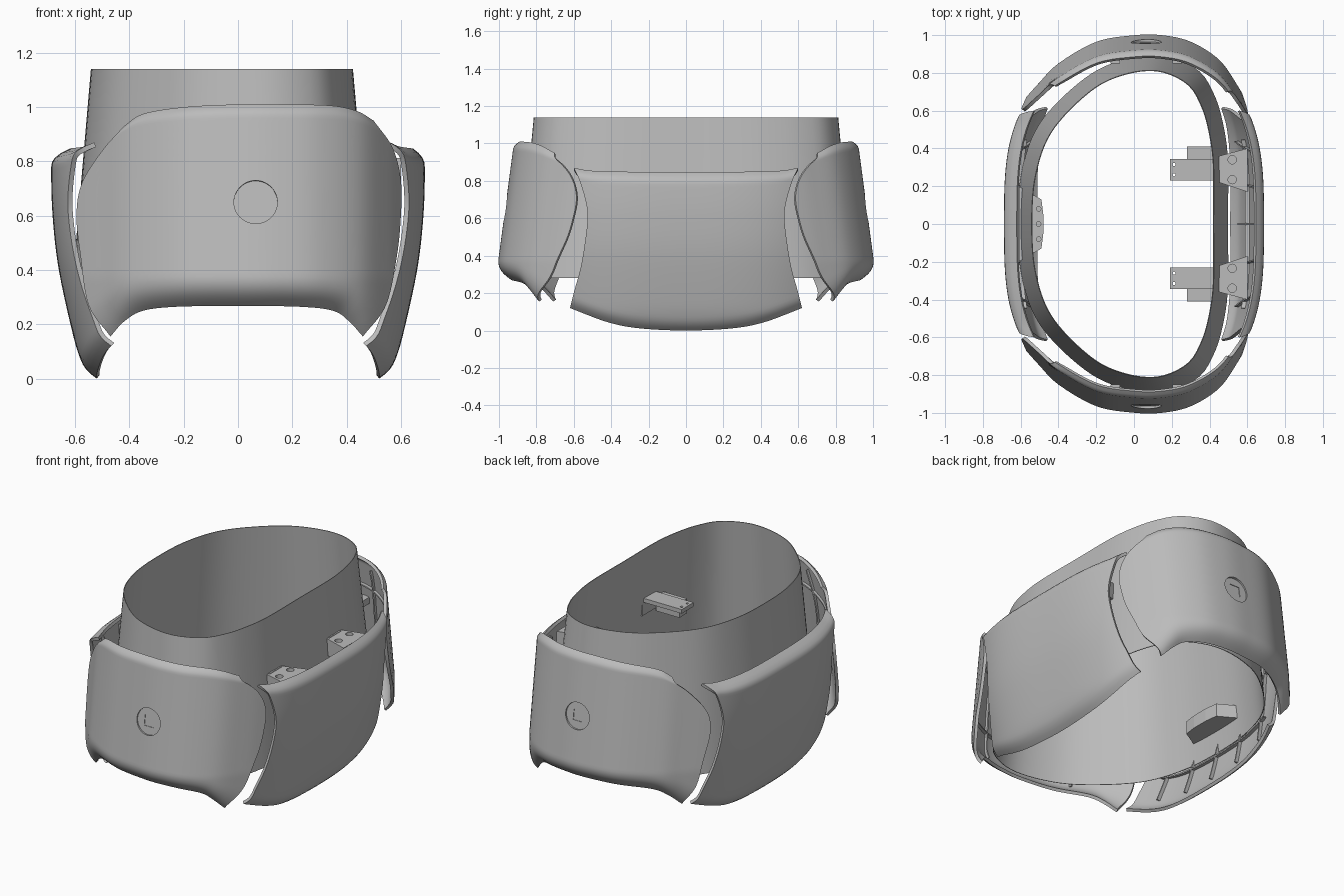
import bpy, bmesh, math
from mathutils import Vector, Matrix

cube = bpy.data.objects.get("Cube")
if cube:
    bpy.data.objects.remove(cube, do_unlink=True)

grey = bpy.data.materials.new("plain_grey")
grey.use_nodes = True
grey.diffuse_color = (0.5, 0.5, 0.5, 1)
grey.node_tree.nodes["Principled BSDF"].inputs["Base Color"].default_value = (0.5, 0.5, 0.5, 1)


# ---------- helpers ----------
def dense(pts, steps=12):
    """Smooth spline through 2D points, finely sampled."""
    p = [Vector(q) for q in pts]
    p = [2 * p[0] - p[1]] + p + [2 * p[-1] - p[-2]]
    out = []
    for a, b, c, d in zip(p, p[1:], p[2:], p[3:]):
        for k in range(steps):
            t = k / steps
            out.append(0.5 * (2 * b + (c - a) * t + (2 * a - 5 * b + 4 * c - d) * t**2
                              + (3 * b - a - 3 * c + d) * t**3))
    return out + [p[-2]]


def even(pts, n):
    """n + 1 points spaced evenly along the spline."""
    s = dense(pts)
    run = [0]
    for a, b in zip(s, s[1:]):
        run.append(run[-1] + (b - a).length)
    out, k = [], 0
    for i in range(n + 1):
        d = run[-1] * i / n
        while k < len(s) - 2 and run[k + 1] < d:
            k += 1
        out.append(s[k].lerp(s[k + 1], (d - run[k]) / (run[k + 1] - run[k])))
    return out


def lookup(pts):
    """Function y(x) following the spline."""
    s = dense(pts)

    def f(x):
        for a, b in zip(s, s[1:]):
            if x <= b.x:
                break
        return a.y + (b.y - a.y) * (x - a.x) / (b.x - a.x)
    return f


def mirror(half):
    """Complete a symmetric edge whose last point lies on the axis."""
    return half + [(-a, z) for a, z in reversed(half[:-1])]


def add(name, verts, faces):
    me = bpy.data.meshes.new(name)
    me.from_pydata([tuple(v) for v in verts], [], faces)
    ob = bpy.data.objects.new(name, me)
    bpy.context.collection.objects.link(ob)
    me.materials.append(grey)
    return ob


def activate(ob):
    bpy.ops.object.select_all(action='DESELECT')
    ob.select_set(True)
    bpy.context.view_layer.objects.active = ob


def solidify(ob, thickness, offset):
    activate(ob)
    m = ob.modifiers.new("thickness", 'SOLIDIFY')
    m.thickness, m.offset = thickness, offset
    bpy.ops.object.modifier_apply(modifier=m.name)


def smooth(ob, angle=35):
    activate(ob)
    bpy.ops.object.shade_smooth_by_angle(angle=math.radians(angle))


def cut(ob, cutter):
    activate(ob)
    m = ob.modifiers.new("cut", 'BOOLEAN')
    m.operation, m.solver, m.object = 'DIFFERENCE', 'EXACT', cutter
    bpy.ops.object.modifier_apply(modifier=m.name)
    bpy.data.objects.remove(cutter, do_unlink=True)


def prism(name, outline, z0, z1):
    n = len(outline)
    verts = [(x, y, z) for z in (z0, z1) for x, y in outline]
    faces = [list(range(n)), list(range(n, 2 * n))]
    faces += [[i, (i + 1) % n, (i + 1) % n + n, i + n] for i in range(n)]
    ob = add(name, verts, faces)
    bm = bmesh.new()
    bm.from_mesh(ob.data)
    bmesh.ops.recalc_face_normals(bm, faces=bm.faces)
    bm.to_mesh(ob.data)
    bm.free()
    return ob


def box(name, x0, x1, y0, y1, z0, z1):
    return prism(name, [(x0, y0), (x1, y0), (x1, y1), (x0, y1)], z0, z1)


def disc(name, x, y, r, z0, z1, n=32):
    ring = [2 * math.pi * i / n for i in range(n)]
    return prism(name, [(x + r * math.cos(a), y + r * math.sin(a)) for a in ring], z0, z1)


def lip(v, width, depth):
    """Rounded inward turn close to an edge."""
    return depth * max(0, 1 - v / width) ** 2.2


NU, NV = 56, 48


def panel(name, left, right, bottom, top, place, inward, ribs_u, ribs_v):
    """Curved shell over a four-sided outline, with stiffening ribs inside."""
    L, R = even(left, NV), even(right, NV)
    B, T = even(bottom, NU), even(top, NU)
    grid = []
    for j in range(NV + 1):
        v = j / NV
        for i in range(NU + 1):
            u = i / NU
            p = (B[i] * (1 - v) + T[i] * v + L[j] * (1 - u) + R[j] * u
                 - (B[0] * (1 - u) + B[NU] * u) * (1 - v) - (T[0] * (1 - u) + T[NU] * u) * v)
            grid.append(Vector(place(p.x, p.y, v)))
    W = NU + 1
    faces = [[j * W + i, j * W + i + 1, j * W + W + i + 1, j * W + W + i]
             for j in range(NV) for i in range(NU)]
    ob = add(name, grid, faces)
    if ob.data.polygons[len(faces) // 2 + NU // 2].normal.dot(inward) > 0:
        ob.data.flip_normals()
    solidify(ob, 0.018, -1)
    smooth(ob)
    runs = [[j * W + i for j in range(5, NV - 4)] for i in ribs_u]
    runs += [[j * W + i for i in range(6, NU - 5)] for j in ribs_v]
    for run in runs:
        n = len(run)
        verts = [grid[k] + inward * 0.012 for k in run] + [grid[k] + inward * 0.04 for k in run]
        rib = add(name + "_rib", verts, [[k, k + 1, n + k + 1, n + k] for k in range(n - 1)])
        solidify(rib, 0.008, 0)
    return ob


# ---------- inner sleeve ----------
half = [(.42, 0), (.42, .3), (.4, .47), (.358, .62), (.28, .742), (.12, .81), (-.07, .785),
        (-.24, .695), (-.435, .49), (-.52, .26), (-.54, 0)]
loop = even(half + [(x, -y) for x, y in reversed(half[:-1])], 112)[:-1]
n = len(loop)
rings = 6
verts = []
for k in range(rings + 1):
    t = k / rings
    for p in loop:
        verts.append((p.x + (p.x + .065) * .156 * (1 - t), p.y * (1.1 - .1 * t), .28 + .86 * t))
sleeve = add("inner_sleeve", verts, [[k * n + i, k * n + (i + 1) % n, (k + 1) * n + (i + 1) % n,
                                      (k + 1) * n + i] for k in range(rings) for i in range(n)])
solidify(sleeve, 0.004, 0)
smooth(sleeve)

# ---------- front and back panels ----------
plan = lookup([(-.65, .55), (-.6, .635), (-.5, .75), (-.4, .85), (-.2, .965), (0, 1), (.15, 1),
               (.3, .965), (.45, .87), (.55, .73), (.6, .635), (.65, .52)])
end_left = [(-.47, .155), (-.55, .27), (-.58, .45), (-.595, .6), (-.575, .72), (-.5, .84), (-.42, .93)]
end_right = [(.46, .155), (.545, .27), (.585, .45), (.6, .6), (.6, .73), (.57, .85), (.5, .95)]
end_bottom = [(-.47, .155), (-.42, .21), (-.35, .25), (-.22, .265), (0, .267), (.22, .265),
              (.35, .25), (.41, .21), (.46, .155)]
end_top = [(-.42, .93), (-.35, .975), (-.2, 1), (0, 1.01), (.2, 1.01), (.35, 1.005), (.44, .985), (.5, .95)]
LEAN = .133

for name, s in (("front", -1), ("back", 1)):
    def place_end(x, z, v):
        y = plan(x) - max(0, LEAN * (z - .37)) - lip(v, .17, .075) - lip(1 - v, .07, .03)
        return x, s * y, z
    ob = panel(name + "_panel", end_left, end_right, end_bottom, end_top, place_end,
               Vector((0, -s, 0)), (14, 42), (14, 35))
    # round recess with a square pocket
    turn = (Matrix.Translation((.065, s * .963, .65))
            @ Matrix.Rotation(-s * (math.pi / 2 - math.atan(LEAN)), 4, 'X'))
    for cutter in (disc("round_cutter", 0, 0, .08, -.009, .06, 48),
                   box("square_cutter", -.032, .032, -.032, .032, -.0125, .06)):
        cutter.hide_render = True
        cutter.data.transform(turn)
        cut(ob, cutter)
    smooth(ob)
    # clips between sleeve and panel
    for x in (-.1, .23):
        box(name + "_clip", x - .025, x + .025, *sorted((s * .85, s * .925)), .71, .75)

# ---------- side panels ----------
profile = lookup([(-.05, .52), (0, .55), (.05, .572), (.15, .605), (.4, .66), (.6, .683),
                  (.78, .688), (.95, .68)])
side_left = [(-.62, .12), (-.595, .22), (-.56, .35), (-.53, .55), (-.53, .66), (-.565, .79), (-.6, .87)]
side_right = [(-y, z) for y, z in side_left]
side_bottom = mirror([(-.62, .12), (-.42, .045), (-.25, .012), (0, 0)])
side_top = mirror([(-.6, .87), (-.5, .854), (-.25, .848), (0, .847)])

for name, s, bow, turn_in in (("left", 1, .09, .04), ("right", -1, .095, .065)):
    def place_side(y, z, v):
        x = profile(z) - bow * (abs(y) / .61) ** 3.3 - lip(v, .08, .03) - lip(1 - v, .08, turn_in)
        return s * x, y, z
    panel(name + "_panel", side_left, side_right, side_bottom, side_top, place_side,
          Vector((-s, 0, 0)), (8, 18, 28, 38, 48), (14, 34))

# ---------- left mounting brackets ----------
for s in (-1, 1):
    arm = prism("left_bracket_arm", [(.19, s * .23), (.46, s * .23), (.46, s * .345), (.19, s * .345)],
                .79, .815)
    for y in (.26, .315):
        cut(arm, disc("hole_cutter", .212, s * y, .008, .7, .9, 12))
    foot = prism("left_bracket_foot", [(.45, s * .22), (.6, s * .17), (.6, s * .4), (.45, s * .36)],
                 .71, .812)
    for y in (.235, .34):
        cut(foot, disc("hole_cutter", .52, s * y, .022, .77, .9, 20))
    prism("left_bracket_block", [(.28, s * .335), (.44, s * .335), (.44, s * .41), (.28, s * .41)],
          .70, .79)

# ---------- right mounting bracket ----------
bracket = prism("right_bracket", [(-.61, -.2), (-.56, -.17), (-.49, -.13), (-.48, -.05), (-.48, .05),
                                  (-.49, .13), (-.56, .17), (-.61, .2)], .41, .49)
for y in (-.08, 0, .08):
    cut(bracket, disc("hole_cutter", -.505, y, .012, .46, .6, 16))
box("right_bracket_mount", -.65, -.6, -.2, .2, .42, .48)
